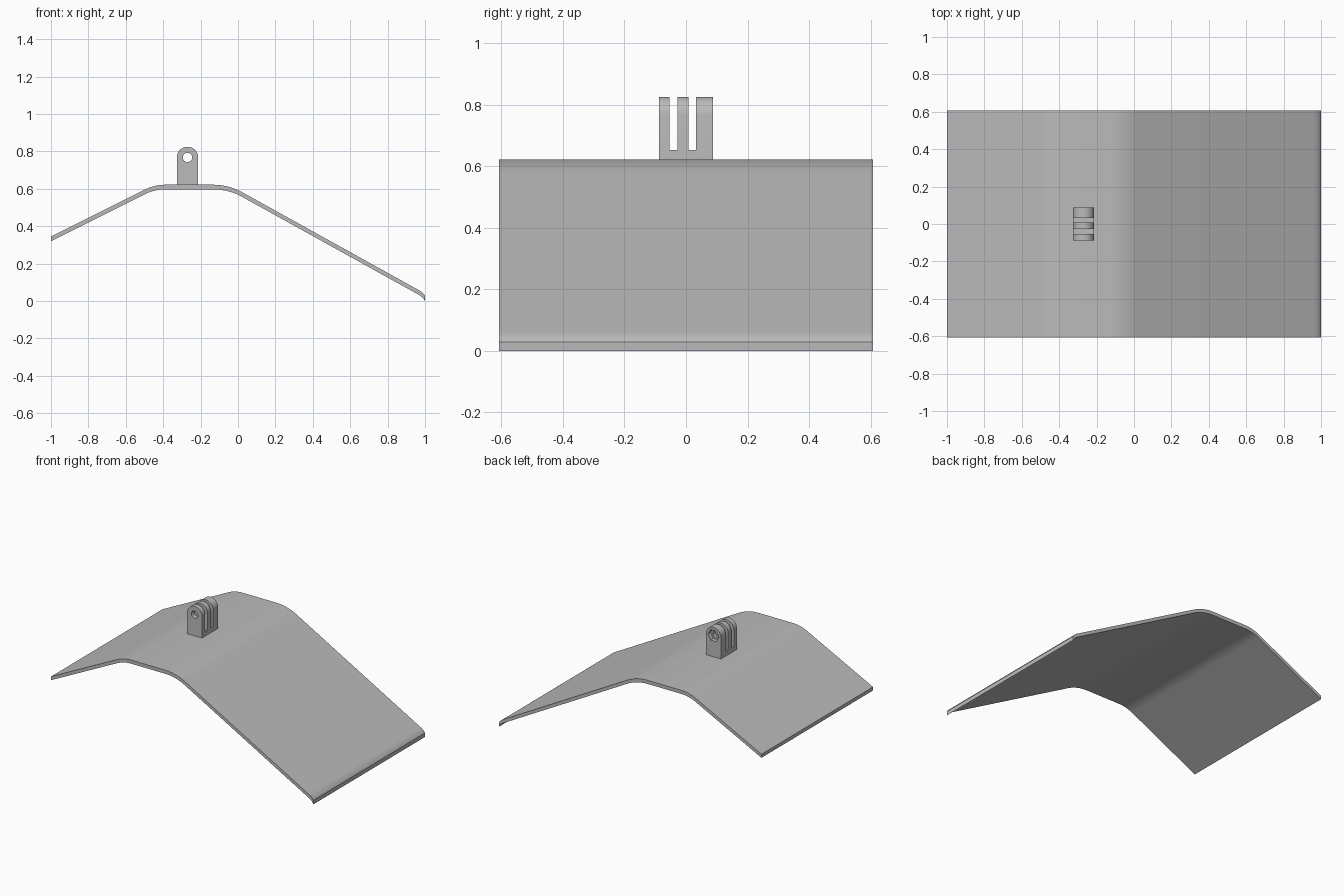
import bpy, bmesh, math
from mathutils import Vector

cube = bpy.data.objects.get("Cube")
if cube:
    bpy.data.objects.remove(cube, do_unlink=True)

grey = bpy.data.materials.new("plain grey")
grey.use_nodes = True
grey.diffuse_color = (0.5, 0.5, 0.5, 1)
grey.node_tree.nodes["Principled BSDF"].inputs["Base Color"].default_value = (0.5, 0.5, 0.5, 1)


def prism(name, outline, y0, y1):
    """Extrude an x-z outline from y0 to y1."""
    bm = bmesh.new()
    face = bm.faces.new([bm.verts.new((x, y0, z)) for x, z in outline])
    new = bmesh.ops.extrude_face_region(bm, geom=[face])["geom"]
    verts = [v for v in new if isinstance(v, bmesh.types.BMVert)]
    bmesh.ops.translate(bm, verts=verts, vec=(0, y1 - y0, 0))
    bmesh.ops.recalc_face_normals(bm, faces=bm.faces)
    mesh = bpy.data.meshes.new(name)
    bm.to_mesh(mesh)
    bm.free()
    mesh.materials.append(grey)
    obj = bpy.data.objects.new(name, mesh)
    bpy.context.collection.objects.link(obj)
    return obj


def fillet(before, corner, after, radius, steps=10):
    """Arc points that round one corner of a profile."""
    c = Vector(corner)
    u, v = (Vector(before) - c).normalized(), (Vector(after) - c).normalized()
    half = u.angle(v) / 2
    centre = c + (u + v).normalized() * radius / math.sin(half)
    a = c + u * radius / math.tan(half) - centre
    b = c + v * radius / math.tan(half) - centre
    return [tuple(centre + a.lerp(b, i / steps).normalized() * radius)
            for i in range(steps + 1)]


def arc(cx, cz, radius, start, end, steps):
    return [(cx + radius * math.cos(start + (end - start) * i / steps),
             cz + radius * math.sin(start + (end - start) * i / steps))
            for i in range(steps + 1)]


def cut(target, cutters):
    bpy.context.view_layer.objects.active = target
    for cutter in cutters:
        cutter.hide_render = True
        mod = target.modifiers.new("cut", "BOOLEAN")
        mod.operation, mod.solver, mod.object = "DIFFERENCE", "EXACT", cutter
        bpy.ops.object.modifier_apply(modifier=mod.name)
        bpy.data.objects.remove(cutter, do_unlink=True)


def smooth(obj):
    bpy.ops.object.select_all(action="DESELECT")
    obj.select_set(True)
    bpy.context.view_layer.objects.active = obj
    bpy.ops.object.shade_smooth_by_angle(angle=math.radians(25))


# Bent plate: two slopes, a flat ridge and a turned-down right lip
left_end, ridge_l, ridge_r, right_end = (-1, 0.345), (-0.446, 0.622), (-0.05, 0.622), (0.955, 0.065)
bend = [left_end] + fillet(left_end, ridge_l, ridge_r, 0.24) + fillet(ridge_l, ridge_r, right_end, 0.32)
lip_top = [right_end, (0.974, 0.055), (0.989, 0.043), (1, 0.028)]
lip_under = [(1, 0), (0.986, 0.02), (0.97, 0.032), (0.953, 0.041)]
underside = [(x, z - 0.025) for x, z in reversed(bend)]
smooth(prism("bent_plate", bend + lip_top + lip_under + underside, -0.607, 0.607))

# Three-pronged hinge mount with round tops
mx, mz, mr = -0.27, 0.768, 0.057
mount = prism("hinge_mount", [(mx - mr, 0.612), (mx + mr, 0.612)] + arc(mx, mz, mr, 0, math.pi, 24),
              -0.087, 0.087)
slots = [prism("slot_cutter", [(mx - 0.1, 0.652), (mx + 0.1, 0.652), (mx + 0.1, 0.9), (mx - 0.1, 0.9)], a, b)
         for a, b in ((-0.053, -0.027), (0.008, 0.033))]
# Pin hole through all prongs, nut pocket in the back one
hole = prism("hole_cutter", arc(mx, mz, 0.025, 0, math.tau, 32)[:-1], -0.2, 0.2)
nut = prism("nut_cutter", arc(mx, mz, 0.042, 0, math.tau, 6)[:-1], 0.057, 0.2)
cut(mount, slots + [hole, nut])
smooth(mount)
